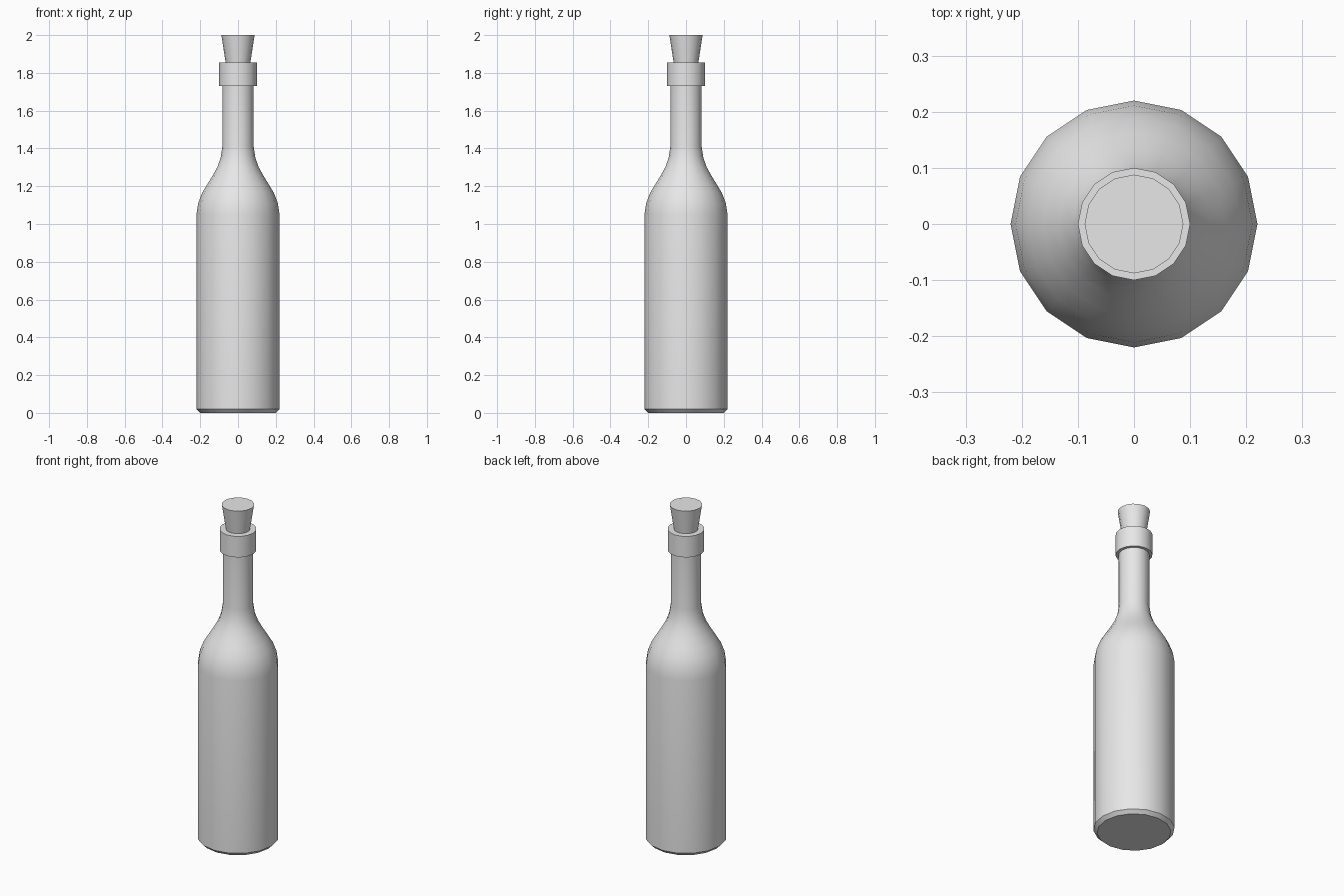
import bpy
import bmesh
from math import radians, tau
from mathutils import Matrix, Vector

SIDES = 16

cube = bpy.data.objects.get("Cube")
if cube:
    bpy.data.objects.remove(cube, do_unlink=True)

# One plain grey for the whole model
grey = bpy.data.materials.new("plain_grey")
grey.use_nodes = True
colour = (0.8, 0.8, 0.8, 1.0)
grey.diffuse_color = colour
grey.node_tree.nodes["Principled BSDF"].inputs["Base Color"].default_value = colour


def lathe(name, profile):
    """Spin a closed (radius, height) profile round the z axis."""
    bm = bmesh.new()
    verts = [bm.verts.new((r, 0, z)) for r, z in profile]
    edges = [bm.edges.new(pair) for pair in zip(verts, verts[1:])]
    bmesh.ops.spin(bm, geom=verts + edges, cent=(0, 0, 0), axis=(0, 0, 1),
                   angle=tau, steps=SIDES, use_merge=True)
    bmesh.ops.remove_doubles(bm, verts=bm.verts, dist=0.0001)
    bmesh.ops.recalc_face_normals(bm, faces=bm.faces)
    mesh = bpy.data.meshes.new(name)
    bm.to_mesh(mesh)
    bm.free()
    mesh.materials.append(grey)
    obj = bpy.data.objects.new(name, mesh)
    bpy.context.collection.objects.link(obj)
    bpy.ops.object.select_all(action="DESELECT")
    obj.select_set(True)
    bpy.context.view_layer.objects.active = obj
    bpy.ops.object.shade_smooth_by_angle(angle=radians(32))
    return obj


# Chamfered base, straight body, curved shoulder, neck and lip
lathe("bottle", [
    (0, 0), (0.2, 0), (0.22, 0.02),
    (0.22, 1.05), (0.211, 1.11), (0.19, 1.165), (0.163, 1.21),
    (0.135, 1.255), (0.11, 1.3), (0.092, 1.35), (0.083, 1.41),
    (0.083, 1.73), (0.1, 1.73), (0.1, 1.855), (0, 1.855),
])

# Tapered stopper, seated a little inside the lip
lathe("stopper", [(0, 1.82), (0.06, 1.82), (0.088, 2), (0, 2)])
